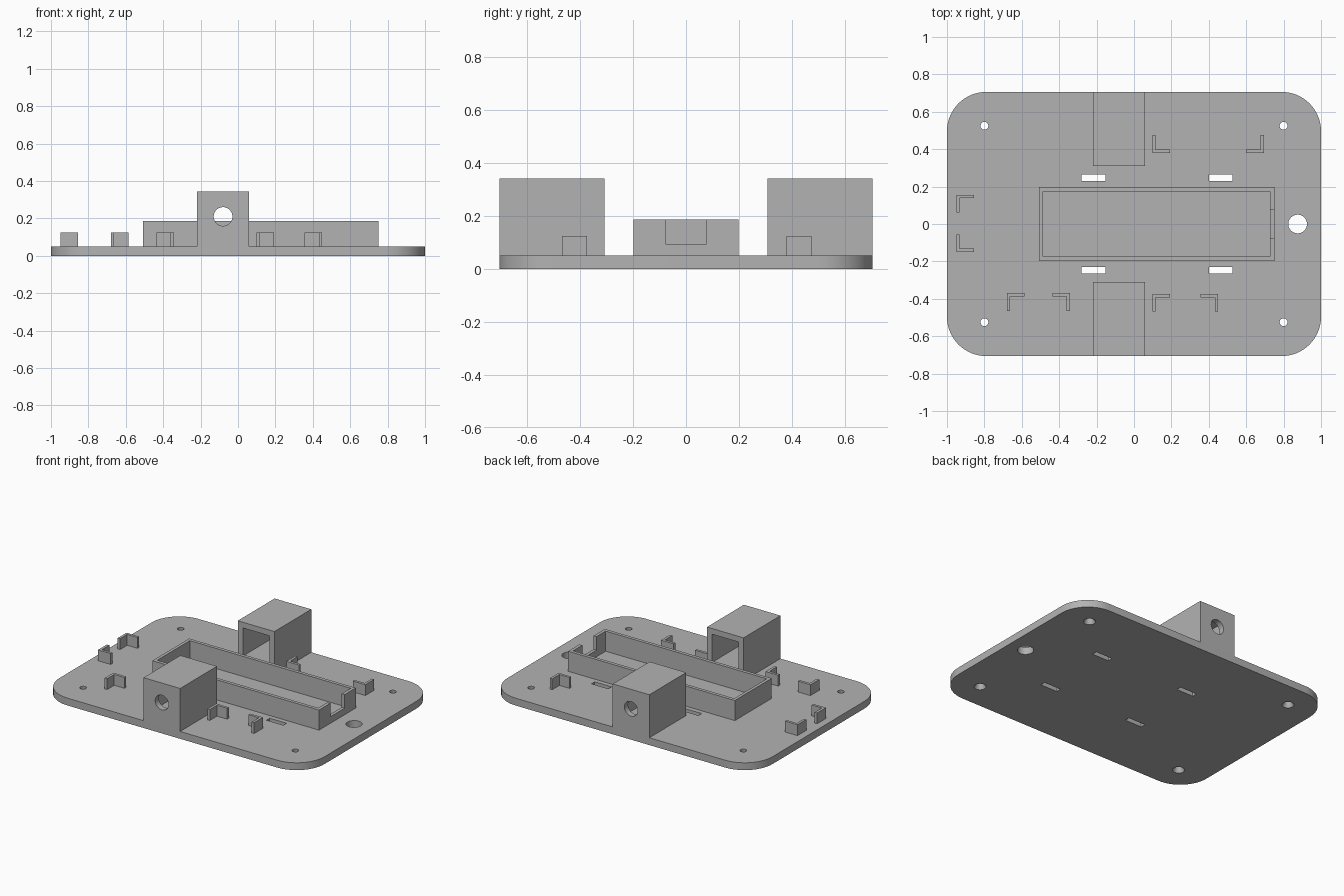
import bpy, bmesh, math

cube = bpy.data.objects.get("Cube")
if cube:
    bpy.data.objects.remove(cube, do_unlink=True)

GREY = (0.45, 0.45, 0.45, 1)
grey = bpy.data.materials.new("matte grey")
grey.use_nodes = True
grey.diffuse_color = GREY
grey.node_tree.nodes["Principled BSDF"].inputs["Base Color"].default_value = GREY

PLATE_TOP = 0.05
HALF_Y = 0.706


def extrude(name, outline, z0, z1):
    """Solid prism from a closed outline of (x, y) points."""
    bm = bmesh.new()
    base = bm.faces.new([bm.verts.new((x, y, z0)) for x, y in outline])
    grown = bmesh.ops.extrude_face_region(bm, geom=[base])["geom"]
    top = [v for v in grown if isinstance(v, bmesh.types.BMVert)]
    bmesh.ops.translate(bm, verts=top, vec=(0, 0, z1 - z0))
    bmesh.ops.recalc_face_normals(bm, faces=bm.faces)
    mesh = bpy.data.meshes.new(name)
    bm.to_mesh(mesh)
    bm.free()
    mesh.materials.append(grey)
    obj = bpy.data.objects.new(name, mesh)
    bpy.context.collection.objects.link(obj)
    return obj


def box(name, x0, x1, y0, y1, z0, z1):
    return extrude(name, [(x0, y0), (x1, y0), (x1, y1), (x0, y1)], z0, z1)


def cone(r_low, r_high, depth, location, tilt=0):
    bpy.ops.mesh.primitive_cone_add(vertices=48, radius1=r_low, radius2=r_high,
                                    depth=depth, location=location,
                                    rotation=(tilt, 0, 0))
    obj = bpy.context.object
    obj.data.materials.append(grey)
    return obj


def select_only(obj):
    bpy.ops.object.select_all(action="DESELECT")
    obj.select_set(True)
    bpy.context.view_layer.objects.active = obj


def cut(obj, cutters):
    for cutter in cutters:
        select_only(obj)
        mod = obj.modifiers.new("cut", "BOOLEAN")
        mod.operation = "DIFFERENCE"
        mod.solver = "EXACT"
        mod.object = cutter
        bpy.ops.object.modifier_apply(modifier=mod.name)
        bpy.data.objects.remove(cutter, do_unlink=True)
    select_only(obj)
    bpy.ops.object.shade_smooth_by_angle(angle=math.radians(30))


# Base plate with rounded corners
RADIUS, STEPS = 0.21, 16
outline = []
for corner, (sx, sy) in enumerate([(1, 1), (-1, 1), (-1, -1), (1, -1)]):
    for i in range(STEPS + 1):
        a = math.pi / 2 * (corner + i / STEPS)
        outline.append((sx * (1 - RADIUS) + RADIUS * math.cos(a),
                        sy * (HALF_Y - RADIUS) + RADIUS * math.sin(a)))
plate = extrude("base_plate", outline, 0, PLATE_TOP)

# Plate openings: cable hole, countersunk screw holes and strap slots
holes = [cone(0.05, 0.05, 0.3, (0.875, 0, 0))]
for sy in (-1, 1):
    for sx in (-1, 1):
        spot = (sx * 0.8, sy * 0.525)
        holes.append(cone(0.021, 0.021, 0.3, (*spot, 0)))
        holes.append(cone(0.054, 0.021, 0.06, (*spot, 0)))
    for x in (-0.28, 0.4):
        y0, y1 = sorted((sy * 0.23, sy * 0.265))
        holes.append(box("slot_cutter", x, x + 0.127, y0, y1, -0.1, 0.2))
cut(plate, holes)

# Open tray with a notch in its left end wall
tray = box("battery_tray", -0.507, 0.75, -0.198, 0.198, PLATE_TOP, 0.187)
cut(tray, [box("tray_cutter", -0.486, 0.728, -0.175, 0.175, 0, 0.4),
           box("notch_cutter", 0.7, 0.8, -0.077, 0.077, 0.095, 0.4)])

# Hollow motor housings, open towards the middle, with a shaft hole outside
for side, sy in (("front", -1), ("back", 1)):
    y0, y1 = sorted((sy * 0.309, sy * HALF_Y))
    housing = box(side + "_motor_housing", -0.218, 0.058, y0, y1, PLATE_TOP, 0.343)
    c0, c1 = sorted((sy * 0.2, sy * (HALF_Y - 0.04)))
    cut(housing, [box("cavity_cutter", -0.18, 0.02, c0, c1, 0.112, 0.304),
                  cone(0.05, 0.05, 0.3, (-0.08, sy * HALF_Y, 0.21), math.pi / 2)])

# L-shaped corner brackets: corner point, then the directions of the two arms
ARM, THICK = 0.095, 0.018
brackets = [
    (0.098, 0.38, 1, 1), (0.694, 0.38, -1, 1),
    (-0.95, 0.156, 1, -1), (-0.95, -0.15, 1, 1),
    (-0.68, -0.369, 1, -1), (-0.342, -0.369, -1, -1),
    (0.098, -0.374, 1, -1), (0.45, -0.374, -1, -1),
]
ell = [(0, 0), (ARM, 0), (ARM, THICK), (THICK, THICK), (THICK, ARM), (0, ARM)]
for n, (x, y, dx, dy) in enumerate(brackets, 1):
    extrude(f"corner_bracket_{n}", [(x + dx * u, y + dy * v) for u, v in ell],
            PLATE_TOP, 0.124)
